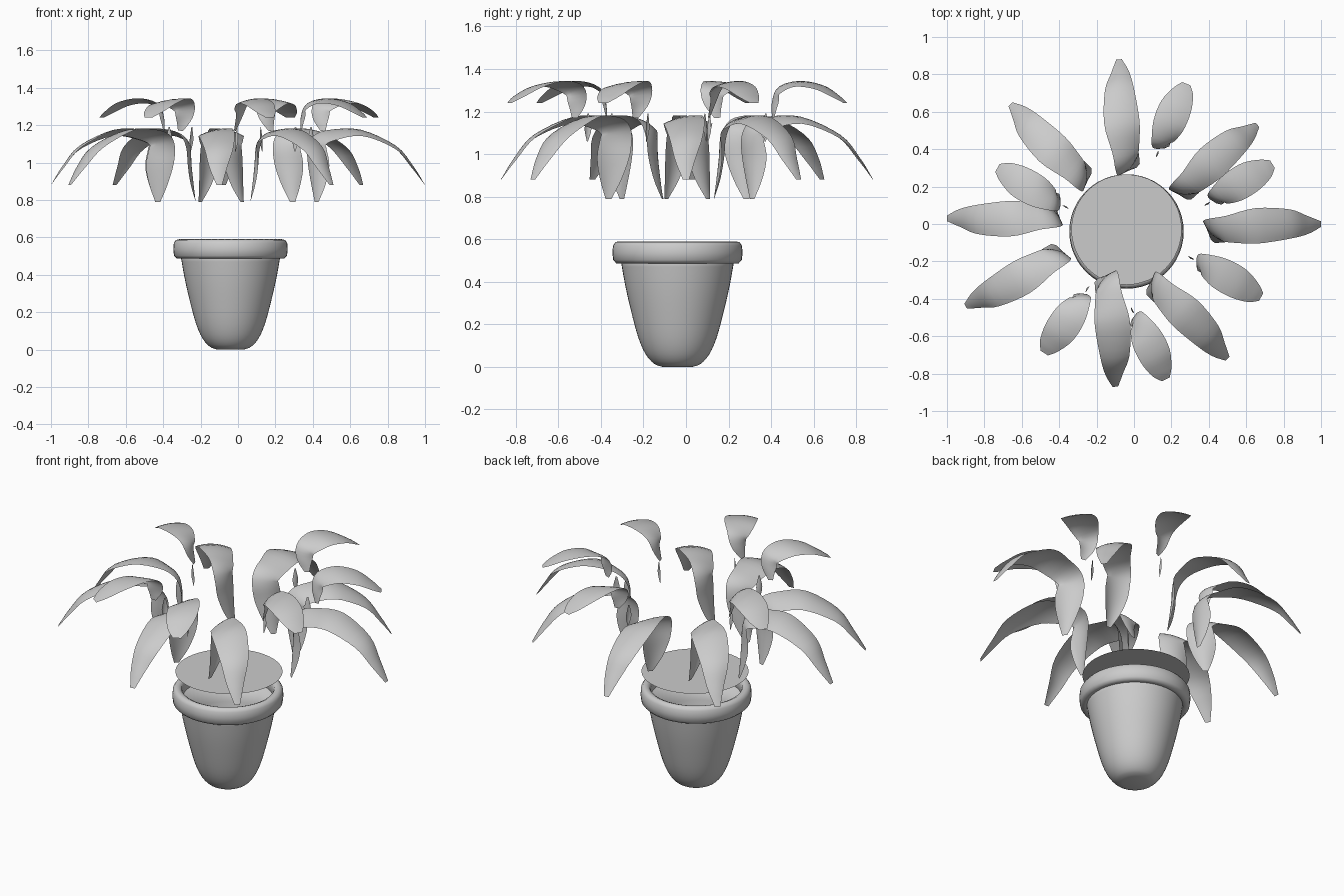
import bpy, bmesh, math
from mathutils import Vector

cube = bpy.data.objects.get("Cube")
if cube:
    bpy.data.objects.remove(cube)

# One plain grey for everything
grey = bpy.data.materials.new("plain_grey")
grey.use_nodes = True
colour = (0.6, 0.6, 0.6, 1)
grey.diffuse_color = colour
for node in grey.node_tree.nodes:
    if node.type == 'BSDF_PRINCIPLED':
        node.inputs["Base Color"].default_value = colour


def add_object(name, bm, smooth=True):
    mesh = bpy.data.meshes.new(name)
    bm.to_mesh(mesh)
    bm.free()
    mesh.materials.append(grey)
    for poly in mesh.polygons:
        poly.use_smooth = smooth
    obj = bpy.data.objects.new(name, mesh)
    bpy.context.collection.objects.link(obj)
    return obj


def spline(points, steps):
    """Catmull-Rom curve through points of any dimension."""
    pts = [Vector(p) for p in points]
    pts = [2 * pts[0] - pts[1]] + pts + [2 * pts[-1] - pts[-2]]
    out = []
    for a, b, c, d in zip(pts, pts[1:], pts[2:], pts[3:]):
        for k in range(steps):
            t = k / steps
            out.append(b + (c - a) * (t / 2)
                       + (2 * a - 5 * b + 4 * c - d) * (t * t / 2)
                       + (3 * b - a - 3 * c + d) * (t ** 3 / 2))
    return out + [pts[-2]]


def lathe(name, profile, centre, segments=48):
    bm = bmesh.new()
    verts = [bm.verts.new((r, 0, z)) for r, z in profile]
    edges = [bm.edges.new(pair) for pair in zip(verts, verts[1:])]
    bmesh.ops.spin(bm, geom=verts + edges, cent=(0, 0, 0), axis=(0, 0, 1),
                   angle=math.tau, steps=segments, use_merge=True)
    bmesh.ops.remove_doubles(bm, verts=bm.verts, dist=0.0005)
    bmesh.ops.recalc_face_normals(bm, faces=bm.faces)
    bmesh.ops.translate(bm, verts=bm.verts, vec=(*centre, 0))
    return add_object(name, bm)


def leaf(name, base, tip, stations, across=8):
    """Twisted arching sheet.
    Stations are (fraction, z, sideways, half width, curl, twist in degrees)."""
    base, tip = Vector((*base, 0)), Vector((*tip, 0))
    along = tip - base
    length = along.length
    along.normalize()
    side = Vector((-along.y, along.x, 0))
    path = spline(stations, 4)
    bm = bmesh.new()
    rows = []
    for i, (f, z, lat, half, curl, twist) in enumerate(path):
        p, q = path[max(i - 1, 0)], path[min(i + 1, len(path) - 1)]
        df, dz = (q[0] - p[0]) * length, q[1] - p[1]
        normal = (along * -dz + Vector((0, 0, df))).normalized()
        c, s = math.cos(math.radians(twist)), math.sin(math.radians(twist))
        width, normal = side * c + normal * s, normal * c - side * s
        spine = base + along * f * length + side * lat + Vector((0, 0, z))
        rows.append([bm.verts.new(spine + width * half * t - normal * curl * t * t)
                     for t in (2 * j / across - 1 for j in range(across + 1))])
    for a, b in zip(rows, rows[1:]):
        for j in range(across):
            bm.faces.new((a[j], a[j + 1], b[j + 1], b[j]))
    return add_object(name, bm)


# Pot body, open at the top with an inner wall
pot_centre = (-0.04, -0.04)
outer = spline([(0.07, 0), (0.11, 0.015), (0.15, 0.06), (0.185, 0.14),
                (0.22, 0.27), (0.247, 0.39), (0.268, 0.51)], 3)
inner = [(0.25, 0.52), (0.23, 0.39), (0.2, 0.25), (0.16, 0.13), (0, 0.08)]
lathe("pot_body", [(0, 0)] + [tuple(p) for p in outer] + inner, pot_centre)

# Thick rounded rim, as a closed ring
rim = [(0.25, 0.5), (0.265, 0.487), (0.288, 0.487), (0.302, 0.502),
       (0.306, 0.535), (0.303, 0.57), (0.292, 0.586), (0.275, 0.59),
       (0.257, 0.582), (0.25, 0.56), (0.25, 0.5)]
lathe("pot_rim", rim, pot_centre)

# Flat soil sheet above the rim
bm = bmesh.new()
bmesh.ops.create_circle(bm, cap_ends=True, segments=48, radius=0.295)
bmesh.ops.translate(bm, verts=bm.verts, vec=(-0.04, -0.03, 0.676))
add_object("soil_sheet", bm, smooth=False)

# Long outer leaves
long_shape = [(0.06, 0.79, -0.055, 0.014, 0, 45), (0.06, 0.88, -0.04, 0.05, 0.015, 45),
              (0.06, 0.98, -0.025, 0.075, 0.02, 45), (0.05, 1.07, -0.01, 0.075, 0.015, 40),
              (0.08, 1.125, 0, 0.072, 0.012, 32), (0.2, 1.158, 0, 0.078, 0.012, 22),
              (0.45, 1.172, 0.01, 0.096, 0.015, 9), (0.75, 1.09, 0.01, 0.078, 0.015, 3),
              (0.9, 0.98, 0, 0.048, 0.01, 0), (1, 0.88, 0, 0.015, 0, 0)]
long_leaves = [((0.38, -0.04), (1, 0)), ((0.23, 0.15), (0.66, 0.53)),
               ((-0.03, 0.27), (-0.08, 0.88)), ((-0.24, 0.22), (-0.66, 0.64)),
               ((-0.39, 0.05), (-1, 0.03)), ((-0.37, -0.14), (-0.9, -0.44)),
               ((-0.15, -0.26), (-0.1, -0.87)), ((0.08, -0.3), (0.5, -0.72))]
for n, (base, tip) in enumerate(long_leaves):
    leaf(f"long_leaf_{n + 1}", base, tip, long_shape)

# Short upper leaves, each with a thin upright sliver of stem below
short_shape = [(0.06, 1.17, -0.03, 0.014, 0, 45), (0.04, 1.24, -0.012, 0.045, 0.01, 42),
               (0.09, 1.305, 0, 0.06, 0.01, 28), (0.35, 1.338, 0.005, 0.085, 0.01, 10),
               (0.65, 1.322, 0.005, 0.085, 0.01, 3), (0.88, 1.275, 0, 0.058, 0.006, 0),
               (1, 1.24, 0, 0.024, 0, 0)]
stem_shape = [(0, 1.06, 0, 0.003, 0, 0), (0, 1.12, 0, 0.018, 0.006, 0),
              (0.2, 1.19, 0, 0.004, 0, 0)]
short_leaves = [((0.14, 0.4), (0.28, 0.75)), ((0.42, 0.12), (0.74, 0.32)),
                ((0.33, -0.2), (0.68, -0.39)), ((0, -0.49), (0.17, -0.83)),
                ((-0.27, -0.37), (-0.48, -0.69)), ((-0.39, 0.11), (-0.73, 0.3))]
for n, (base, tip) in enumerate(short_leaves):
    leaf(f"short_leaf_{n + 1}", base, tip, short_shape)
    outward = (Vector(tip) - Vector(base)).normalized()
    foot = Vector(base) - outward * 0.03
    end = foot + Vector((-outward.y, outward.x)) * 0.04
    leaf(f"stem_{n + 1}", foot, end, stem_shape, across=4)
